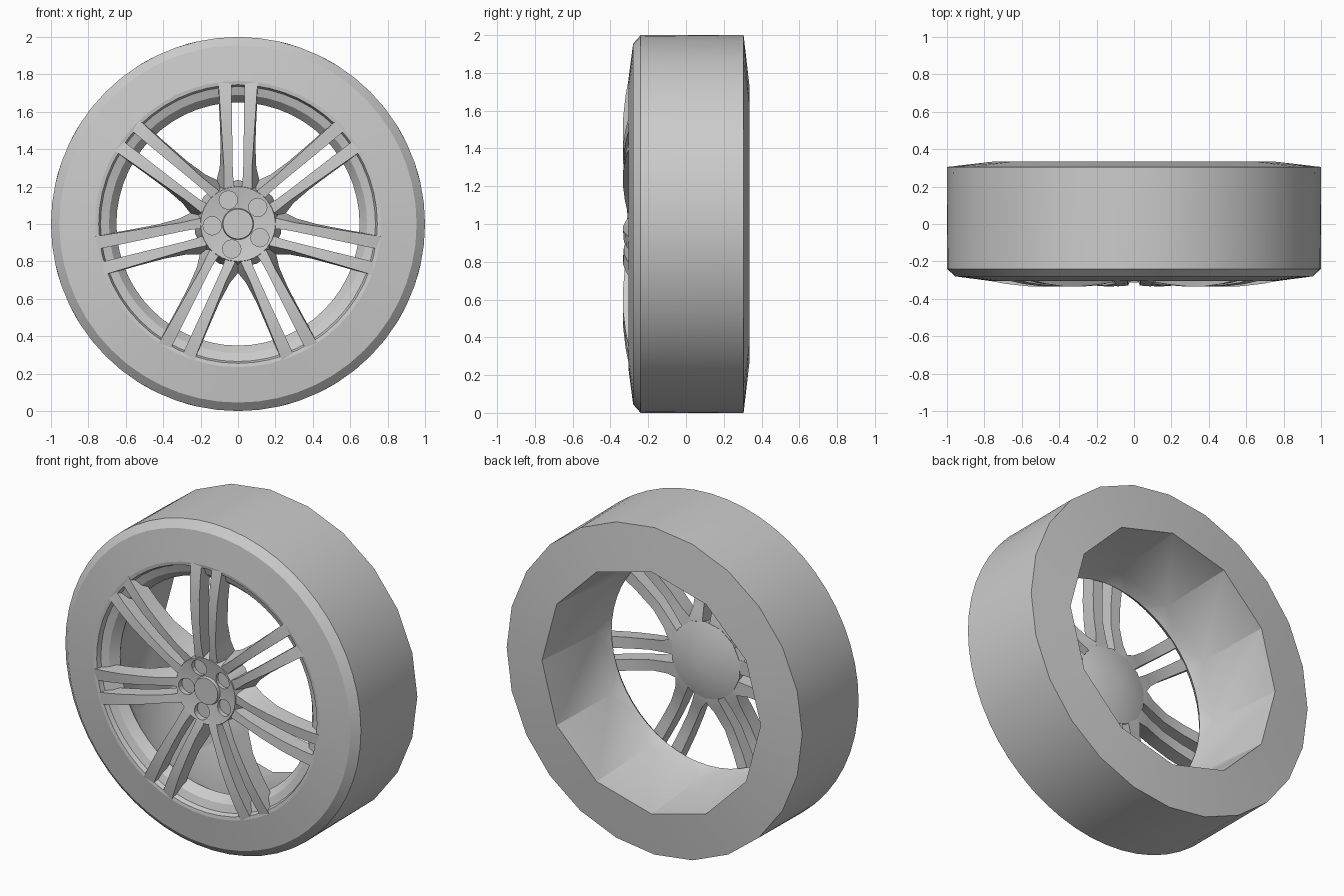
import bpy
import bmesh
from math import cos, sin, pi, radians

if "Cube" in bpy.data.objects:
    bpy.data.objects.remove(bpy.data.objects["Cube"], do_unlink=True)

SPOKES = 7
ROUND = 56


def finish(bm, name, angle=20):
    mesh = bpy.data.meshes.new(name)
    bm.to_mesh(mesh)
    bm.free()
    obj = bpy.data.objects.new(name, mesh)
    bpy.context.collection.objects.link(obj)
    bpy.ops.object.select_all(action="DESELECT")
    obj.select_set(True)
    bpy.context.view_layer.objects.active = obj
    bpy.ops.object.shade_smooth_by_angle(angle=radians(angle))
    return obj


def zip_rings(bm, a, b):
    """Join two rings that may have different numbers of sides."""
    na, nb = len(a), len(b)
    if na == nb:
        for i in range(na):
            j = (i + 1) % na
            bm.faces.new((a[i], b[i], b[j], a[j]))
        return
    i = j = 0
    while i < na or j < nb:
        if j < nb and (i >= na or (j + 0.5) / nb <= (i + 0.5) / na):
            if nb > 1:
                bm.faces.new((a[i % na], b[j], b[(j + 1) % nb]))
            j += 1
        else:
            if na > 1:
                bm.faces.new((a[i], b[j % nb], a[(i + 1) % na]))
            i += 1


def lathe(name, profile):
    """Spin (radius, y, sides) points about the y axis."""
    bm = bmesh.new()
    rings = []
    for r, y, n in profile:
        turn = [pi / 2 + 2 * pi * k / n for k in range(n)]
        rings.append([bm.verts.new((r * cos(t), y, 1 + r * sin(t))) for t in turn])
    for a, b in zip(rings, rings[1:]):
        zip_rings(bm, a, b)
    return finish(bm, name)


# Tyre: fine front edge, coarser back
lathe("tyre", [
    (0.765, -0.305, ROUND), (0.955, -0.28, ROUND), (1.0, -0.24, ROUND),
    (1.0, 0.305, 24), (0.74, 0.335, 12)])

# Rim: faceted barrel, narrow throat, stepped front lip
lathe("rim", [
    (0.74, 0.335, 12), (0.70, -0.13, 12), (0.65, -0.21, ROUND),
    (0.69, -0.26, ROUND), (0.735, -0.275, ROUND), (0.745, -0.302, ROUND),
    (0.765, -0.305, ROUND)])

# Hub: raised cap, dished face, shallow cone behind
hub = lathe("hub", [
    (0, -0.31, 1), (0.08, -0.31, 28), (0.084, -0.293, 28),
    (0.14, -0.3, 28), (0.2, -0.312, 28), (0.235, -0.19, 14), (0, -0.12, 1)])

# Lug holes sunk into the hub face
for k in range(5):
    t = radians(112 + 72 * k)
    bpy.ops.mesh.primitive_cylinder_add(
        vertices=16, radius=0.049, depth=0.1, rotation=(pi / 2, 0, 0),
        location=(0.138 * cos(t), -0.325, 1 + 0.138 * sin(t)))
    cutter = bpy.context.object
    cutter.hide_render = True
    bpy.context.view_layer.objects.active = hub
    mod = hub.modifiers.new("lug_hole", "BOOLEAN")
    mod.operation = "DIFFERENCE"
    mod.solver = "EXACT"
    mod.object = cutter
    bpy.ops.object.modifier_apply(modifier=mod.name)
    bpy.data.objects.remove(cutter, do_unlink=True)

# Twin spokes: radius, front y, back y, slot side, outer front, outer back
STATIONS = [
    (0.19, -0.308, -0.19, 0.018, 0.075, 0.11),
    (0.24, -0.316, -0.195, 0.025, 0.075, 0.113),
    (0.30, -0.324, -0.21, 0.028, 0.075, 0.098),
    (0.42, -0.333, -0.235, 0.03, 0.083, 0.093),
    (0.56, -0.333, -0.235, 0.032, 0.092, 0.098),
    (0.68, -0.32, -0.225, 0.034, 0.1, 0.104),
    (0.765, -0.304, -0.22, 0.036, 0.106, 0.108)]

bm = bmesh.new()
for k in range(SPOKES):
    t = 2 * pi * k / SPOKES
    for side in (-1, 1):
        loops = []
        for r, front, back, inner, outer, flare in STATIONS:
            section = [(inner, front + 0.004), (outer, front), (flare, back), (inner, back)]
            loops.append([bm.verts.new((
                side * x * cos(t) + r * sin(t), y,
                1 + r * cos(t) - side * x * sin(t))) for x, y in section])
        for a, b in zip(loops, loops[1:]):
            zip_rings(bm, a, b)
        bm.faces.new(loops[0])
        bm.faces.new(loops[-1])
bmesh.ops.recalc_face_normals(bm, faces=bm.faces)
finish(bm, "spokes", 25)
